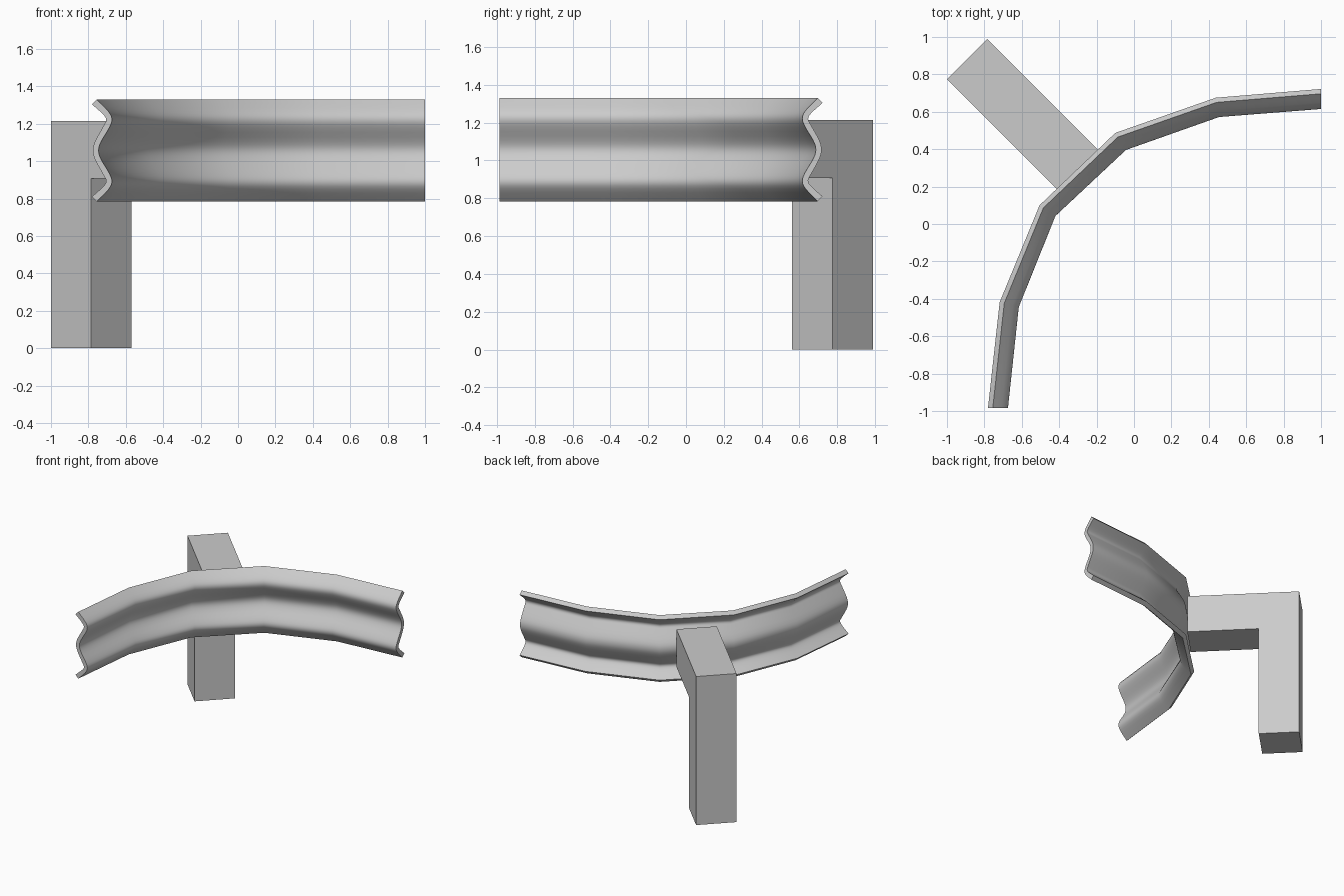
import bpy
from mathutils import Vector

if "Cube" in bpy.data.objects:
    bpy.data.objects.remove(bpy.data.objects["Cube"])

MID_Z = 1.057


def make_object(name, verts, faces):
    mesh = bpy.data.meshes.new(name)
    mesh.from_pydata(verts, [], faces)
    mesh.update()
    obj = bpy.data.objects.new(name, mesh)
    bpy.context.collection.objects.link(obj)
    bpy.context.view_layer.objects.active = obj
    obj.select_set(True)
    bpy.ops.object.mode_set(mode='EDIT')
    bpy.ops.mesh.select_all(action='SELECT')
    bpy.ops.mesh.normals_make_consistent(inside=False)
    bpy.ops.object.mode_set(mode='OBJECT')
    return obj


def smooth_curve(points, steps=3):
    """Catmull-Rom curve through 2D points."""
    p = [Vector(q) for q in points]
    p = [p[0] * 2 - p[1]] + p + [p[-1] * 2 - p[-2]]
    out = []
    for a, b, c, d in zip(p, p[1:], p[2:], p[3:]):
        for i in range(steps):
            t = i / steps
            out.append(0.5 * (2 * b + (c - a) * t + (2 * a - 5 * b + 4 * c - d) * t * t
                              + (3 * b - a - 3 * c + d) * t ** 3))
    return out + [p[-2]]


def sweep(name, sections):
    """Closed solid through a list of matching cross-sections."""
    n = len(sections[0])
    verts = [v for s in sections for v in s]
    faces = [list(range(n)), list(range(len(verts) - n, len(verts)))]
    for k in range(len(sections) - 1):
        for i in range(n):
            j = (i + 1) % n
            faces.append([k * n + i, k * n + j, (k + 1) * n + j, (k + 1) * n + i])
    return make_object(name, verts, faces)


# Rail: W-shaped sheet profile (depth fraction, height), mirrored about mid height
front_half = [(0.24, 0.273), (0.84, 0.207), (1.0, 0.165), (0.86, 0.12), (0.46, 0.048)]
back_half = [(0.0, 0.247), (0.57, 0.192), (0.71, 0.162), (0.57, 0.13), (0.16, 0.05)]


def full(half, mid):
    return smooth_curve(half + [(mid, 0)] + [(u, -z) for u, z in reversed(half)])


profile = full(front_half, 0.33) + full(back_half, 0.05)[::-1]

# Bent path: outer and inner limits of the rail at each joint
outer = [(-0.781, -0.985), (-0.718, -0.417), (-0.505, 0.10), (-0.10, 0.487), (0.437, 0.675), (1.0, 0.722)]
inner = [(-0.674, -0.985), (-0.616, -0.444), (-0.42, 0.043), (-0.043, 0.396), (0.455, 0.572), (1.0, 0.615)]
sections = []
for o, i in zip(outer, inner):
    o, i = Vector(o), Vector(i)
    sections.append([(*o.lerp(i, u), MID_Z + z) for u, z in profile])
sweep("guard_rail", sections)
bpy.ops.object.shade_smooth_by_angle()
bpy.ops.object.select_all(action='DESELECT')

# Post: L-shaped side outline (distance toward rail, height), extruded across its width
outline = [(0, 0), (0.215, 0), (0.215, 0.908), (0.595, 0.908), (0.595, 1.215), (0, 1.215)]
sweep("support_post", [[(x + d, y - d, z) for d, z in outline]
                       for x, y in [(-1.0, 0.775), (-0.785, 0.99)]])
